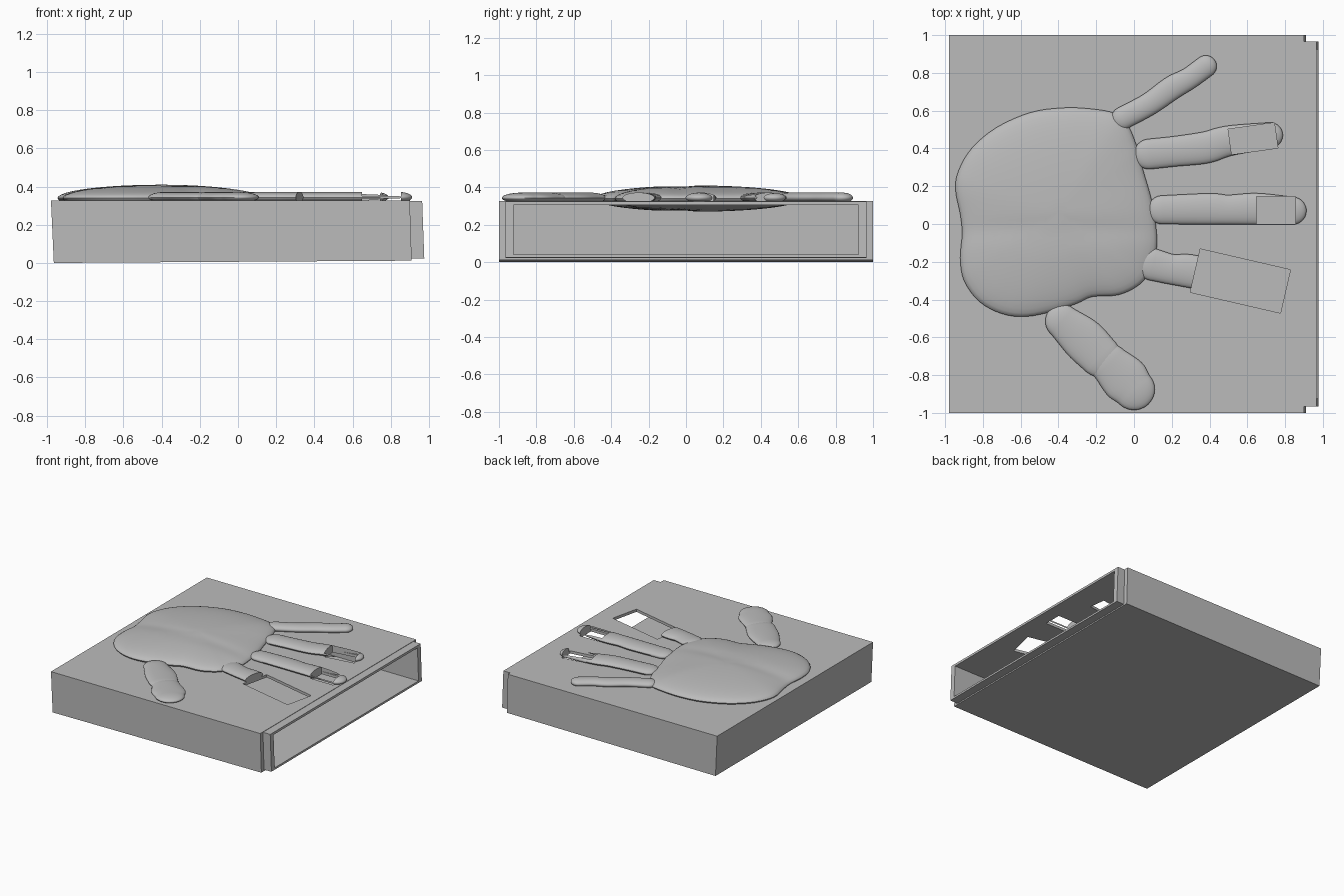
import bpy, bmesh, math
from mathutils import Vector

if "Cube" in bpy.data.objects:
    bpy.data.objects.remove(bpy.data.objects["Cube"])

grey = bpy.data.materials.new("plain grey")
grey.use_nodes = True
grey.diffuse_color = (0.5, 0.5, 0.5, 1)
grey.node_tree.nodes["Principled BSDF"].inputs["Base Color"].default_value = (0.5, 0.5, 0.5, 1)


def make(name, bm):
    bmesh.ops.recalc_face_normals(bm, faces=bm.faces)
    mesh = bpy.data.meshes.new(name)
    bm.to_mesh(mesh)
    bm.free()
    mesh.materials.append(grey)
    ob = bpy.data.objects.new(name, mesh)
    bpy.context.collection.objects.link(ob)
    return ob


def select(ob):
    bpy.ops.object.select_all(action='DESELECT')
    ob.select_set(True)
    bpy.context.view_layer.objects.active = ob


def prism(name, profile, half_y):
    """Extrude an x-z profile across the width."""
    bm = bmesh.new()
    face = bm.faces.new([bm.verts.new((x, -half_y, z)) for x, z in profile])
    ext = bmesh.ops.extrude_face_region(bm, geom=[face])
    moved = [v for v in ext["geom"] if isinstance(v, bmesh.types.BMVert)]
    bmesh.ops.translate(bm, verts=moved, vec=(0, 2 * half_y, 0))
    return make(name, bm)


def block(name, x, y, length, width, degrees):
    """Upright cutter through the roof and the fingers."""
    ob = prism(name, [(-length / 2, 0.2), (length / 2, 0.2),
                      (length / 2, 0.6), (-length / 2, 0.6)], width / 2)
    ob.location = (x, y, 0)
    ob.rotation_euler.z = math.radians(degrees)
    return ob


def boolean(ob, other, operation='DIFFERENCE'):
    mod = ob.modifiers.new("cut", 'BOOLEAN')
    mod.operation, mod.object, mod.solver = operation, other, 'EXACT'
    select(ob)
    bpy.ops.object.modifier_apply(modifier=mod.name)


def bridge_rings(bm, rings, start, end):
    """Skin closed rings and close both ends with a pole."""
    n = len(rings[0])
    for a, b in zip(rings, rings[1:]):
        for i in range(n):
            j = (i + 1) % n
            bm.faces.new((a[i], a[j], b[j], b[i]))
    for ring, pole in ((rings[0], start), (rings[-1], end)):
        tip = bm.verts.new(pole)
        for i in range(n):
            bm.faces.new((ring[i], ring[(i + 1) % n], tip))


def spline(points, steps):
    """Smooth open path through points (x, y, half width)."""
    p = [Vector(q) for q in points]
    p = [2 * p[0] - p[1]] + p + [2 * p[-1] - p[-2]]
    out = []
    for a, b, c, d in zip(p, p[1:], p[2:], p[3:]):
        for s in range(steps):
            t = s / steps
            out.append(b + 0.5 * t * (c - a + t * (2 * a - 5 * b + 4 * c - d
                                                   + t * (3 * (b - c) + d - a))))
    return out + [p[-2]]


def finger(name, points, z=0.344, thick=0.028, sides=24):
    """Flattened rounded tube along a path."""
    path = spline(points, 6)
    dirs = [(path[min(i + 1, len(path) - 1)] - path[max(i - 1, 0)]).to_2d().normalized()
            for i in range(len(path))]
    cap = [math.radians(a) for a in range(12, 90, 12)]
    stations = [(path[0].to_2d() - dirs[0] * path[0].z * math.cos(a),
                 dirs[0], path[0].z * math.sin(a), math.sin(a)) for a in cap]
    stations += [(p.to_2d(), d, p.z, 1) for p, d in zip(path, dirs)]
    stations += [(path[-1].to_2d() + dirs[-1] * path[-1].z * math.cos(a),
                  dirs[-1], path[-1].z * math.sin(a), math.sin(a)) for a in reversed(cap)]
    bm = bmesh.new()
    rings = []
    for c, d, w, f in stations:
        ring = []
        for k in range(sides):
            a = math.tau * k / sides
            s = w * math.cos(a)
            ring.append(bm.verts.new((c.x - d.y * s, c.y + d.x * s, z + thick * f * math.sin(a))))
        rings.append(ring)
    a = path[0].to_2d() - dirs[0] * path[0].z
    b = path[-1].to_2d() + dirs[-1] * path[-1].z
    bridge_rings(bm, rings, (*a, z), (*b, z))
    return make(name, bm)


# Box: body and stepped lip, hollowed from the open end
box = prism("box", [(-0.965, 0), (0.91, 0.012), (0.9, 0.327), (-0.98, 0.327)], 1.0)
lip = prism("lip", [(0.8, 0.02), (0.976, 0.024), (0.965, 0.324), (0.8, 0.324)], 0.965)
cavity = prism("cavity", [(-0.9, 0.04), (1.1, 0.04), (1.1, 0.305), (-0.9, 0.305)], 0.923)
boolean(box, lip, 'UNION')
boolean(box, cavity)

# Palm: outline swelling into a cushion that passes through the roof
outline = [(0.02, 0.40), (-0.03, 0.52), (-0.1, 0.585), (-0.23, 0.61), (-0.38, 0.615),
           (-0.55, 0.59), (-0.73, 0.51), (-0.86, 0.40), (-0.93, 0.28), (-0.945, 0.18),
           (-0.92, 0.05), (-0.91, -0.05), (-0.92, -0.18), (-0.9, -0.3), (-0.82, -0.41),
           (-0.7, -0.475), (-0.57, -0.49), (-0.42, -0.46), (-0.3, -0.42), (-0.22, -0.385),
           (-0.08, -0.375), (0.03, -0.32), (0.08, -0.25), (0.12, -0.13), (0.115, 0),
           (0.09, 0.14), (0.05, 0.28)]
edge = [p.to_2d() for p in spline([(x, y, 0) for x, y in outline + outline[:1]], 4)][:-1]
centre = Vector((-0.4, 0.06))
bm = bmesh.new()
rings = []
for k in range(1, 24):
    a = math.pi * k / 24
    r, h = math.sin(a), math.cos(a)
    ring = []
    for p in edge:
        q = centre + (p - centre) * r
        crease = 1 - 0.1 * math.exp(-((q.y + 0.03) / 0.06) ** 2)
        ring.append(bm.verts.new((q.x, q.y, 0.34 + 0.07 * h * crease)))
    rings.append(ring)
bridge_rings(bm, rings, (*centre, 0.41), (*centre, 0.27))
palm = make("palm", bm)

# Fingers and thumb
little = finger("little_finger", [(-0.06, 0.56, 0.06), (0.08, 0.635, 0.06), (0.2, 0.72, 0.063),
                                  (0.29, 0.77, 0.058), (0.38, 0.835, 0.058)])
ring_f = finger("ring_finger", [(0.08, 0.37, 0.08), (0.22, 0.385, 0.08), (0.38, 0.405, 0.084),
                                (0.5, 0.44, 0.08), (0.72, 0.47, 0.068)])
middle = finger("middle_finger", [(0.15, 0.075, 0.076), (0.4, 0.08, 0.082), (0.5, 0.076, 0.078),
                                  (0.65, 0.08, 0.083), (0.84, 0.07, 0.073)])
index = finger("index_finger", [(0.1, -0.215, 0.085), (0.2, -0.24, 0.08), (0.3, -0.25, 0.088),
                                (0.5, -0.29, 0.08), (0.7, -0.33, 0.06)])
thumb_base = finger("thumb_base", [(-0.38, -0.515, 0.09), (-0.27, -0.61, 0.115),
                                   (-0.18, -0.7, 0.11)])
thumb_tip = finger("thumb_tip", [(-0.13, -0.74, 0.105), (-0.05, -0.82, 0.125),
                                 (-0.0, -0.875, 0.11)])

# Rectangular openings through the fingers and the roof
cutters = [(index, block("index_cut", 0.563, -0.302, 0.49, 0.235, -13)),
           (middle, block("middle_cut", 0.752, 0.073, 0.205, 0.147, 0)),
           (ring_f, block("ring_cut", 0.63, 0.452, 0.247, 0.135, 8))]
for digit, cutter in cutters:
    boolean(digit, cutter)
    boolean(box, cutter)

for helper in [lip, cavity] + [c for _, c in cutters]:
    bpy.data.objects.remove(helper)

for ob in (palm, little, ring_f, middle, index, thumb_base, thumb_tip):
    select(ob)
    bpy.ops.object.shade_smooth_by_angle(angle=math.radians(40))
